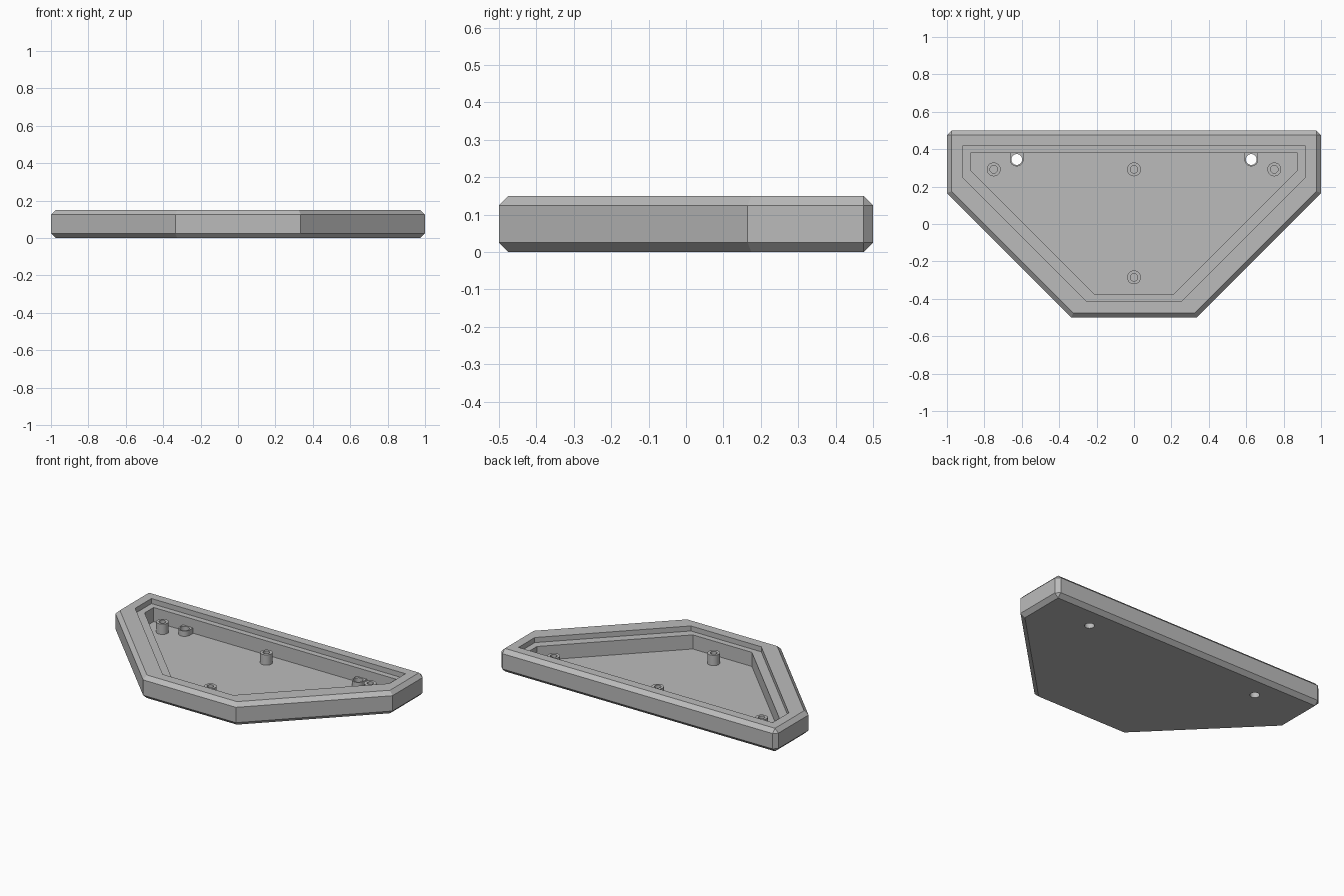
import bpy, bmesh, math

if "Cube" in bpy.data.objects:
    bpy.data.objects.remove(bpy.data.objects["Cube"], do_unlink=True)

grey = bpy.data.materials.new("plain grey")
grey.use_nodes = True
grey.diffuse_color = (0.5, 0.5, 0.5, 1)
grey.node_tree.nodes["Principled BSDF"].inputs["Base Color"].default_value = (0.5, 0.5, 0.5, 1)


def add_object(name, bm):
    bmesh.ops.recalc_face_normals(bm, faces=bm.faces)
    mesh = bpy.data.meshes.new(name)
    bm.to_mesh(mesh)
    bm.free()
    mesh.materials.append(grey)
    obj = bpy.data.objects.new(name, mesh)
    bpy.context.collection.objects.link(obj)
    return obj


def outline(half, back, front, diag):
    """Symmetric hexagon whose slanted sides lie on |x| - y = diag."""
    right = [(half, back), (half, half - diag), (diag + front, front)]
    return right + [(-x, y) for x, y in reversed(right)]


def circle(cx, cy, r, n=32, start=0.0, sweep=2 * math.pi):
    return [(cx + r * math.cos(start + sweep * i / n),
             cy + r * math.sin(start + sweep * i / n)) for i in range(n)]


def prism(name, pts, z0, z1):
    bm = bmesh.new()
    face = bm.faces.new([bm.verts.new((x, y, z0)) for x, y in pts])
    ext = bmesh.ops.extrude_face_region(bm, geom=[face])
    for v in ext["geom"]:
        if isinstance(v, bmesh.types.BMVert):
            v.co.z = z1
    return add_object(name, bm)


def cut(obj, cutter):
    cutter.hide_render = True
    mod = obj.modifiers.new("cut", "BOOLEAN")
    mod.operation, mod.solver, mod.object = "DIFFERENCE", "EXACT", cutter
    bpy.context.view_layer.objects.active = obj
    bpy.ops.object.modifier_apply(modifier=mod.name)
    bpy.data.objects.remove(cutter, do_unlink=True)


def smooth(obj):
    bpy.ops.object.select_all(action="DESELECT")
    obj.select_set(True)
    bpy.context.view_layer.objects.active = obj
    bpy.ops.object.shade_smooth_by_angle(angle=math.radians(30))


HEIGHT, CHAMFER, FLOOR, LEDGE = 0.15, 0.025, 0.025, 0.117

# Tray body: chamfered hull, with the two back corners cut as well
cap = outline(1 - CHAMFER, 0.5 - CHAMFER, CHAMFER - 0.5, 0.80)
rim = outline(1, 0.5, -0.5, 0.835)[1:5]
for s in (-1, 1):
    rim += [(s, 0.5 - CHAMFER), (s * (1 - CHAMFER), 0.5)]
bm = bmesh.new()
for pts, levels in ((cap, (0, HEIGHT)), (rim, (CHAMFER, HEIGHT - CHAMFER))):
    for z in levels:
        for x, y in pts:
            bm.verts.new((x, y, z))
bmesh.ops.convex_hull(bm, input=bm.verts)
bmesh.ops.dissolve_limit(bm, angle_limit=0.03, verts=bm.verts, edges=bm.edges)
tray = add_object("tray_body", bm)

# Lid recess and main pocket
cut(tray, prism("recess_cutter", outline(0.917, 0.417, -0.413, 0.667), LEDGE, 0.3))
cut(tray, prism("pocket_cutter", outline(0.875, 0.38, -0.375, 0.588), FLOOR, 0.3))

# Drilled bosses joined to the back wall, open through the floor
for side, x in (("left", 0.627), ("right", -0.627)):
    cut(tray, prism("hole_cutter", circle(x, 0.345, 0.029), -0.1, 0.1))
    u_shape = circle(x, 0.345, 0.037, 16, math.pi, math.pi)
    u_shape += [(x + 0.037, 0.345), (x + 0.037, 0.381), (x - 0.037, 0.381)]
    boss = prism("wall_boss_" + side, u_shape, FLOOR, 0.06)
    cut(boss, prism("hole_cutter", circle(x, 0.345, 0.029), -0.1, 0.1))
    smooth(boss)
smooth(tray)

# Screw posts with blind holes
posts = {"left": (0.75, 0.292), "right": (-0.75, 0.292),
         "back": (0, 0.292), "front": (0, -0.285)}
for place, (x, y) in posts.items():
    post = prism("screw_post_" + place, circle(x, y, 0.037), FLOOR - 0.005, 0.092)
    cut(post, prism("hole_cutter", circle(x, y, 0.02), FLOOR + 0.002, 0.2))
    smooth(post)
